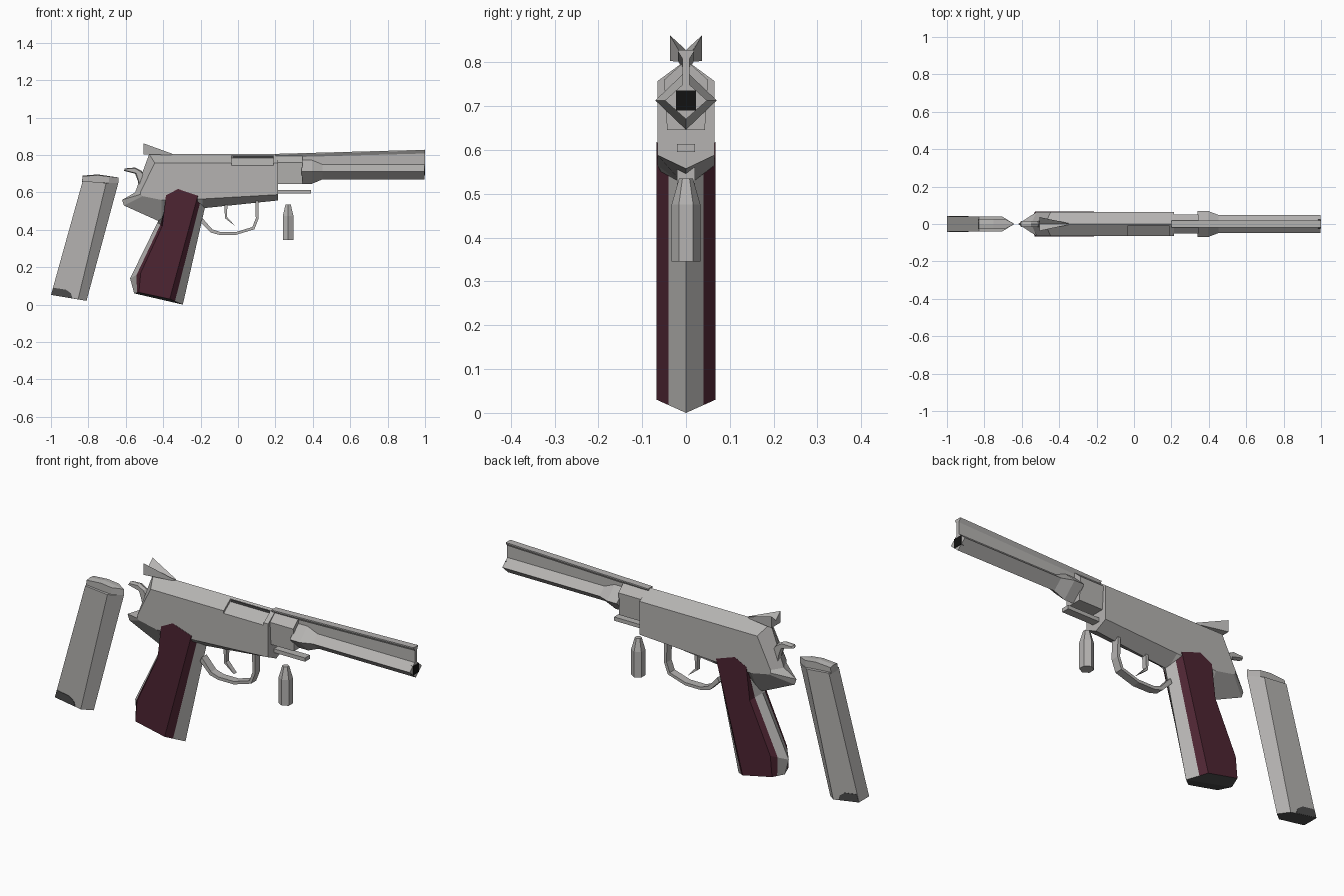
import bpy, bmesh, math

if "Cube" in bpy.data.objects:
    bpy.data.objects.remove(bpy.data.objects["Cube"])


def material(name, col):
    m = bpy.data.materials.new(name)
    m.diffuse_color = (*col, 1)
    m.use_nodes = True
    m.node_tree.nodes["Principled BSDF"].inputs["Base Color"].default_value = m.diffuse_color
    return m


STEEL = material("steel grey", (0.46, 0.45, 0.44))
MAROON = material("maroon grip", (0.075, 0.018, 0.032))
DARK = material("dark steel", (0.07, 0.07, 0.07))
BLACK = material("bore black", (0.006, 0.006, 0.006))


def finish(name, bm, mats):
    bmesh.ops.remove_doubles(bm, verts=bm.verts, dist=1e-5)
    bmesh.ops.recalc_face_normals(bm, faces=bm.faces)
    me = bpy.data.meshes.new(name)
    bm.to_mesh(me)
    bm.free()
    for m in mats:
        me.materials.append(m)
    ob = bpy.data.objects.new(name, me)
    bpy.context.collection.objects.link(ob)
    return ob


def loft(name, rings, mat=STEEL):
    """Skin closed rings of 3D points and cap both ends."""
    bm = bmesh.new()
    vs = [[bm.verts.new(p) for p in r] for r in rings]
    n = len(vs[0])
    for a, b in zip(vs, vs[1:]):
        for i in range(n):
            j = (i + 1) % n
            bm.faces.new((a[i], a[j], b[j], b[i]))
    bm.faces.new(vs[0])
    bm.faces.new(vs[-1])
    return finish(name, bm, [mat])


def lens(name, mid, side, w, mat=STEEL):
    """Solid with one xz outline on the centre plane and another at y = +-w."""
    return loft(name, [[(x, y, z) for x, z in o]
                       for y, o in ((-w, side), (0, mid), (w, side))], mat)


def plate(name, outline, w, mat=STEEL):
    return loft(name, [[(x, y, z) for x, z in outline] for y in (-w, w)], mat)


def along_x(name, stations, mat=STEEL):
    """Loft of half sections (y, z), mirrored in y, at given x."""
    rings = []
    for x, half in stations:
        other = [(-y, z) for y, z in reversed(half) if y > 1e-6]
        rings.append([(x, y, z) for y, z in half + other])
    return loft(name, rings, mat)


def diamond(w, h=None, zc=0.713):
    h = h or w
    return [(0, zc - h), (w, zc), (0, zc + h)]


# Receiver with ridged top, V-shaped back and tail
body = lens("receiver",
            [(-.475, .805), (.215, .805), (.215, .557), (-.19, .515),
             (-.41, .44), (-.61, .53), (-.62, .56), (-.55, .6)],
            [(-.445, .757), (.215, .757), (.215, .588), (-.19, .565),
             (-.41, .56), (-.51, .58), (-.52, .59), (-.52, .605)], .065)

# Ejection port cut into the roof on the front side
cutter = loft("port_cutter", [[(x, y, z) for y, z in
              ((-.01, .785), (-.01, .9), (-.1, .9), (-.1, .718))] for x in (-.035, .19)])
cutter.hide_render = True
mod = body.modifiers.new("port", 'BOOLEAN')
mod.object = cutter
mod.operation = 'DIFFERENCE'
mod.solver = 'EXACT'
bpy.context.view_layer.objects.active = body
bpy.ops.object.modifier_apply(modifier=mod.name)
bpy.data.objects.remove(cutter)
loft("port_lining", [[(x, y, z) for y, z in
     ((-.009, .784), (-.009, .797), (-.012, .795), (-.012, .784))] for x in (-.03, .188)], DARK)

# Grip: maroon sides reaching partly round, steel straps, dark underside
mid = [(-.36, .55), (-.3, .56), (-.172, .54), (-.295, .0), (-.555, .06), (-.577, .14), (-.43, .44)]
side = [(-.385, .585), (-.32, .618), (-.215, .582), (-.365, .03), (-.53, .065), (-.52, .17), (-.405, .42)]
T = .4
split = [(a + (c - a) * T, b + (d - b) * T) for (a, b), (c, d) in zip(side, mid)]
W = .067
grip = loft("grip", [[(x, y, z) for x, z in o] for y, o in
            ((-W, side), (-W * (1 - T), split), (0, mid), (W * (1 - T), split), (W, side))])
grip.data.materials.append(MAROON)
grip.data.materials.append(DARK)
for f in grip.data.polygons:
    if f.normal.z < -.75:
        f.material_index = 2
    elif abs(f.center.y) > W * (1 - T):
        f.material_index = 1

# Barrel sleeve, flared collar, diamond barrel, sight rib and bore
along_x("barrel_sleeve", [(x, [(.043, .645), (.05, .76), (0, .805)]) for x in (.21, .345)])
along_x("barrel_collar", [(.34, diamond(.07, .067)), (.395, diamond(.07, .067)),
                          (.455, diamond(.047, .042))])
along_x("barrel", [(x, diamond(.048, .043)) for x in (.44, .998)])
along_x("sight_rib", [(x, [(.008, .735), (.008, t - .02), (.018, t - .004), (.018, t)])
                      for x, t in ((.2, .806), (.999, .828))])
along_x("bore", [(x, [(.023, .69), (.023, .736)]) for x in (.985, 1.0)], BLACK)

# Rear sight: notched wedge tapering forward
loft("rear_sight", [[(-.505, y, z) for y, z in
     ((-.037, .862), (-.037, .803), (.037, .803), (.037, .862), (0, .828))],
    [(-.35, y, z) for y, z in
     ((-.004, .806), (-.004, .8), (.004, .8), (.004, .806), (0, .805))]])

# Hammer with curved spur
lens("hammer",
     [(-.61, .715), (-.605, .728), (-.55, .733), (-.515, .715), (-.48, .66), (-.53, .62),
      (-.535, .66), (-.55, .7)],
     [(-.605, .718), (-.6, .726), (-.55, .728), (-.52, .71), (-.48, .66), (-.525, .62),
      (-.53, .66), (-.545, .703)], .016)

# Trigger guard band, trigger and lower guide plate
outer = [(-.2, .44), (-.145, .385), (-.1, .373), (-.01, .373), (.088, .403), (.11, .46), (.108, .57)]
inner = [(-.19, .462), (-.137, .402), (-.095, .388), (-.01, .388), (.077, .415), (.095, .462), (.093, .57)]
plate("trigger_guard", outer + inner[::-1], .02)
plate("trigger", [(-.073, .55), (-.055, .55), (-.06, .47), (-.015, .42), (-.07, .462)], .012)
plate("guide_plate", [(.2, .595), (.39, .595), (.39, .614), (.2, .614)], .02)

# Loose cartridge: six-sided
loft("cartridge", [[(.268 + r * math.cos(a), r * math.sin(a), z)
     for a in (math.radians(30 + 60 * i) for i in range(6))]
    for z, r in ((.345, .033), (.475, .033), (.535, .016))])

# Loose magazine: flat back, ridged front, feed lips and dark base
mag = lens("magazine", [(-1, .052), (-.81, .02), (-.64, .65), (-.83, .662)],
           [(-1, .052), (-.855, .028), (-.705, .65), (-.83, .662)], .04)
mag.data.materials.append(DARK)
for f in mag.data.polygons:
    if f.normal.z < -.7:
        f.material_index = 1
lens("feed_lips", [(-.835, .655), (-.83, .69), (-.75, .696), (-.64, .68), (-.64, .65)],
     [(-.835, .655), (-.83, .686), (-.75, .692), (-.69, .685), (-.69, .65)], .028)
plate("magazine_heel", [(-.999, .052), (-.885, .034), (-.893, .06), (-.92, .08), (-.988, .09)],
      .042, DARK)
